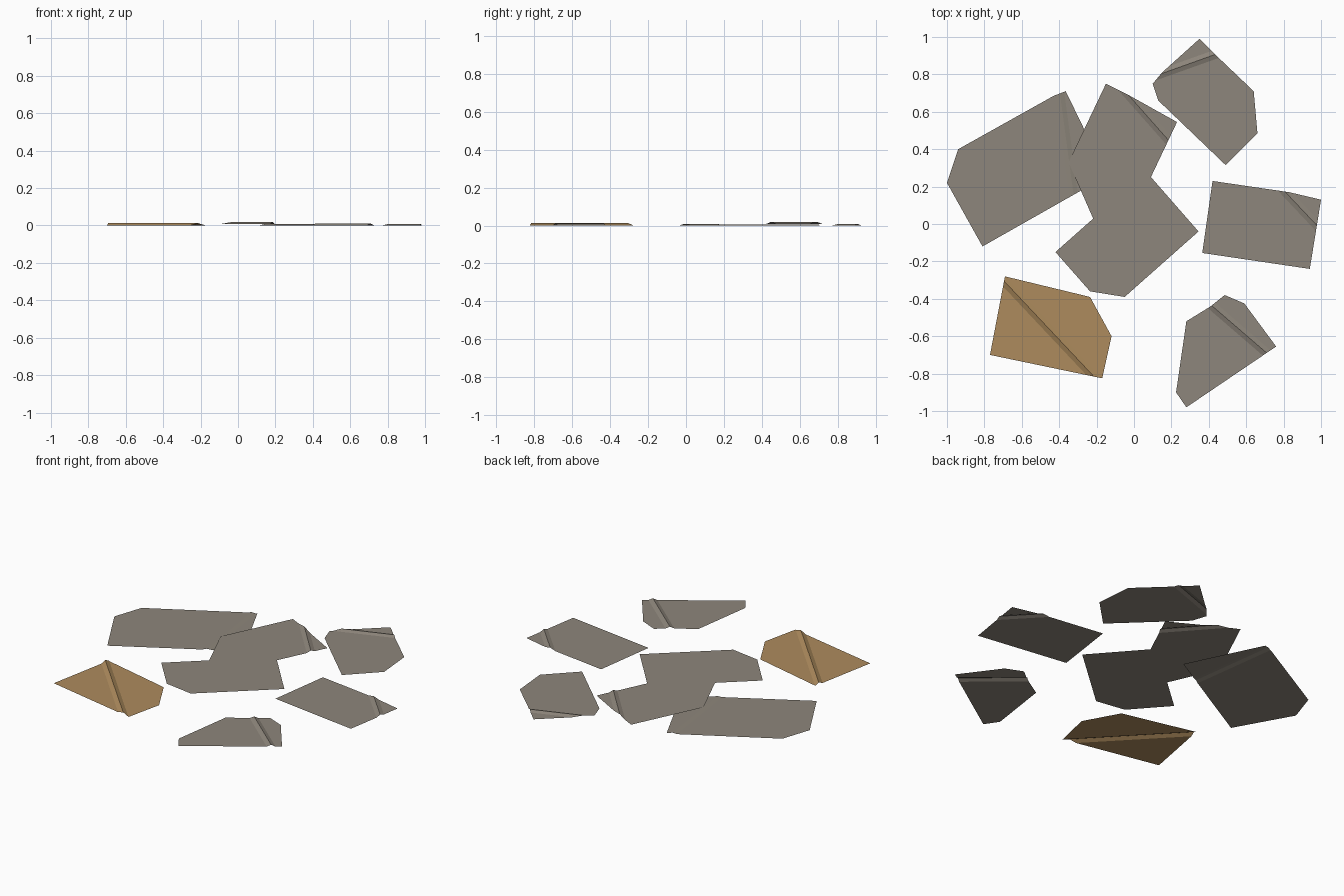
import bpy, bmesh
from mathutils import Vector

if "Cube" in bpy.data.objects:
    bpy.data.objects.remove(bpy.data.objects["Cube"])


def material(name, col):
    m = bpy.data.materials.new(name)
    m.diffuse_color = (*col, 1)
    m.use_nodes = True
    m.node_tree.nodes["Principled BSDF"].inputs["Base Color"].default_value = m.diffuse_color
    return m


GREY = material("grey paper", (0.27, 0.24, 0.20))
TAN = material("tan paper", (0.42, 0.26, 0.11))


def scrap(name, outline, mat, z=0.0, crease=None, rise=0.0, half=0.024):
    """Flat paper scrap with an optional raised crease across it."""
    bm = bmesh.new()
    f = bm.faces.new([bm.verts.new((x, y, 0)) for x, y in outline])
    f.normal_update()
    if f.normal.z < 0:
        f.normal_flip()
    if crease:
        a, b = (Vector((*p, 0)) for p in crease)
        d = (b - a).normalized()
        n = Vector((-d.y, d.x, 0))
        # cut both feet and the ridge line, then lift the ridge
        for off in (-half, 0, half):
            bmesh.ops.bisect_plane(bm, geom=bm.verts[:] + bm.edges[:] + bm.faces[:],
                                   plane_co=a + n * off, plane_no=n, dist=1e-5)
        for v in bm.verts:
            t = abs((v.co - a).dot(n))
            v.co.z = rise * max(0.0, 1 - t / half)
    for v in bm.verts:
        v.co.z += z
    me = bpy.data.meshes.new(name)
    bm.to_mesh(me)
    bm.free()
    me.materials.append(mat)
    ob = bpy.data.objects.new(name, me)
    bpy.context.collection.objects.link(ob)
    return ob


# tan scrap with a diagonal crease
scrap("tan_scrap", [(-.69, -.28), (-.77, -.70), (-.17, -.825), (-.12, -.60), (-.235, -.39)],
      TAN, crease=((-.69, -.31), (-.21, -.82)), rise=.013)
# large left scrap, lowest of the overlapping pile
scrap("left_scrap", [(-.365, .71), (-.43, .685), (-.94, .40), (-1, .22), (-.81, -.12), (-.145, .257)],
      GREY, crease=((-.395, .69), (-.325, .17)), rise=.006)
# middle scrap resting on the left one
scrap("middle_scrap", [(-.15, .75), (-.03, .69), (.23, .545), (.09, .25), (-.05, -.04), (-.21, .01), (-.35, .33)],
      GREY, z=.009, crease=((-.03, .69), (.20, .43)), rise=.010)
# lower scrap of the pile
scrap("lower_scrap", [(.345, -.04), (.065, .28), (-.42, -.15), (-.235, -.36), (-.05, -.39)],
      GREY, z=.0105)
# loose scraps around the pile
scrap("back_scrap", [(.35, .99), (.43, .91), (.64, .71), (.66, .485), (.49, .315), (.13, .66), (.10, .75), (.15, .81)],
      GREY, crease=((.15, .805), (.43, .905)), rise=.008)
scrap("right_scrap", [(.42, .23), (.83, .17), (1, .13), (.94, -.24), (.365, -.155)],
      GREY, crease=((.81, .17), (.98, -.01)), rise=.009)
scrap("front_scrap", [(.28, -.52), (.41, -.44), (.485, -.38), (.59, -.425), (.76, -.655), (.28, -.98), (.225, -.90)],
      GREY, crease=((.42, -.44), (.71, -.69)), rise=.011)
